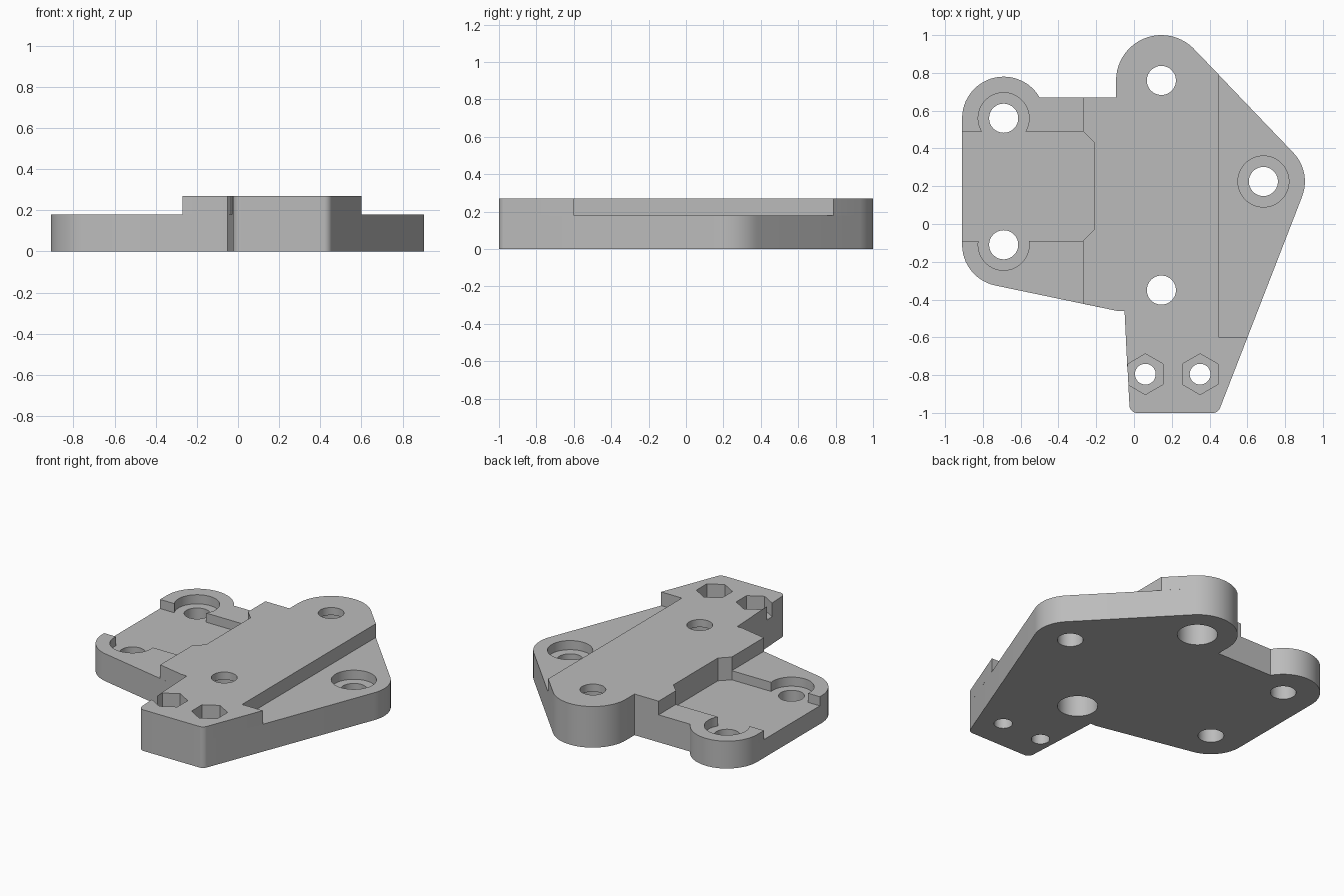
import bpy
import bmesh
from math import radians, cos, sin

cube = bpy.data.objects.get("Cube")
if cube:
    bpy.data.objects.remove(cube)

HOLE, BORE, UNDERBORE, FOOT_HOLE = 0.077, 0.135, 0.12, 0.055
FLOOR, STEP, CEILING, TOP = 0.12, 0.18, 0.22, 0.27

grey = bpy.data.materials.new("plain grey")
grey.use_nodes = True
grey.diffuse_color = (0.5, 0.5, 0.5, 1)
grey.node_tree.nodes["Principled BSDF"].inputs["Base Color"].default_value = (0.5, 0.5, 0.5, 1)


def arc(cx, cy, r, a0, a1):
    """Points along an arc, angles in degrees."""
    n = max(3, round(abs(a1 - a0) / 6))
    angles = [radians(a0 + (a1 - a0) * i / n) for i in range(n + 1)]
    return [(cx + r * cos(a), cy + r * sin(a)) for a in angles]


def circles(centres, r):
    return [arc(x, y, r, 0, 360)[:-1] for x, y in centres]


def slab(name, loops, z0, z1):
    """Solid slab from an outline followed by its holes."""
    bm = bmesh.new()
    caps = ([], [])
    for pts in loops:
        rings = [[bm.verts.new((x, y, z)) for x, y in pts] for z in (z0, z1)]
        for i in range(len(pts)):
            low, high = [(ring[i - 1], ring[i]) for ring in rings]
            wall = bm.faces.new((low[0], low[1], high[1], high[0]))
            wall.smooth = True
            for cap, pair in zip(caps, (low, high)):
                cap.append(bm.edges.get(pair))
    for cap in caps:
        bmesh.ops.triangle_fill(bm, edges=cap, use_beauty=True, normal=(0, 0, 1))
    bmesh.ops.recalc_face_normals(bm, faces=bm.faces)
    # Round walls stay smooth, real corners stay crisp
    for edge in bm.edges:
        edge.smooth = edge.calc_face_angle(0) < radians(25)
    mesh = bpy.data.meshes.new(name)
    bm.to_mesh(mesh)
    bm.free()
    mesh.materials.append(grey)
    bpy.context.collection.objects.link(bpy.data.objects.new(name, mesh))


# Hole centres
left_holes = [(-0.69, 0.56), (-0.69, -0.11)]
right_hole = [(0.685, 0.225)]
spine_holes = [(0.145, 0.76), (0.145, -0.35)]
foot_holes = [(0.06, -0.795), (0.35, -0.795)]

# Shared stretches of the outline, counter-clockwise
foot = arc(0.016, -0.96, 0.04, 183, 270) + arc(0.418, -0.96, 0.04, 270, 338.5)
right_lobe = arc(0.685, 0.225, 0.22, -21.5, 46)
back_lobe = arc(0.145, 0.76, 0.24, 46, 180) + [(-0.095, 0.67)]
left_back_lobe = arc(-0.69, 0.56, 0.22, 30, 180)
left_front_lobe = arc(-0.69, -0.11, 0.22, 180, 258.3)
waist = [(-0.09, -0.46), (-0.05, -0.46)]
pocket_end = [(-0.27, 0.49), (-0.21, 0.43), (-0.21, -0.03), (-0.27, -0.09)]

# Base plate with all through holes
base = foot + right_lobe + back_lobe + left_back_lobe + left_front_lobe + waist
slab("base_plate",
     [base] + circles(left_holes + right_hole, HOLE)
     + circles(spine_holes, UNDERBORE) + circles(foot_holes, FOOT_HOLE),
     0, FLOOR)

# Wing layer, with the pocket and its two open counterbores carved from the left
pocket = ([(-0.91, 0.49)] + arc(-0.69, 0.56, BORE, 211.2, -31.2) + pocket_end
          + arc(-0.69, -0.11, BORE, 8.5, -188.5) + [(-0.91, -0.09)])
wing = foot + right_lobe + back_lobe + left_back_lobe + pocket + left_front_lobe + waist
slab("wing_layer",
     [wing] + circles(right_hole, BORE)
     + circles(spine_holes, UNDERBORE) + circles(foot_holes, FOOT_HOLE),
     FLOOR, STEP)

# Raised spine; one nut pocket breaks out through the side of the foot
nut_pocket = arc(0.35, -0.795, 0.108, 30, 330)[::10]
open_nut_pocket = [(-0.034, -0.79), (-0.031, -0.741), (0.06, -0.687), (0.154, -0.741),
                   (0.154, -0.849), (0.06, -0.903), (-0.03, -0.851)]
spine = (foot + [(0.601, -0.6), (0.45, -0.6), (0.45, 0.789)] + back_lobe
         + [(-0.27, 0.67)] + pocket_end + [(-0.27, -0.422)] + waist + open_nut_pocket)
slab("spine_lower", [spine, nut_pocket] + circles(spine_holes, UNDERBORE), STEP, CEILING)
slab("spine_upper", [spine, nut_pocket] + circles(spine_holes, HOLE), CEILING, TOP)
